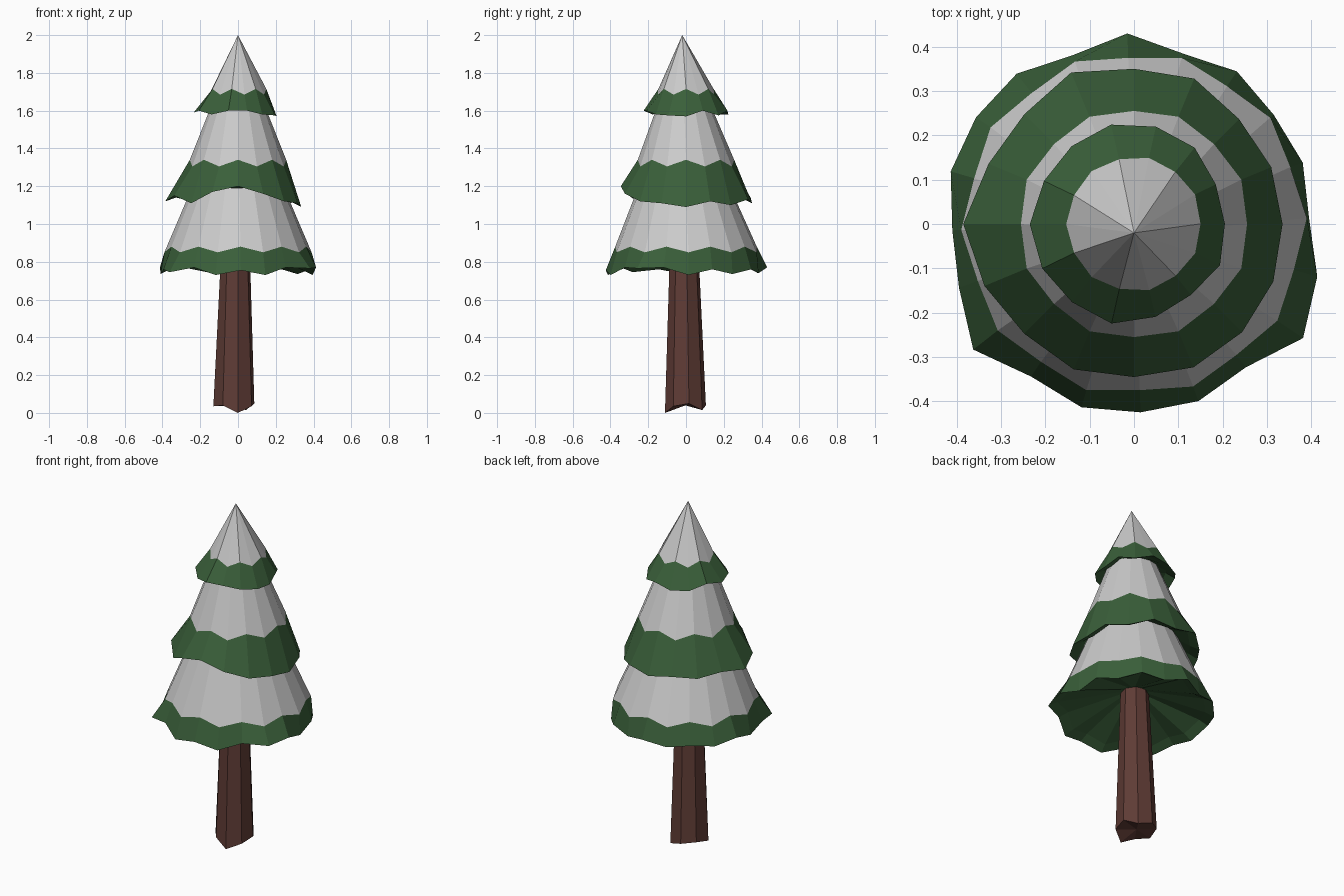
import bpy, bmesh
from math import cos, sin, radians, pi

if "Cube" in bpy.data.objects:
    bpy.data.objects.remove(bpy.data.objects["Cube"])


def material(name, rgb):
    m = bpy.data.materials.new(name)
    m.diffuse_color = (*rgb, 1)
    m.use_nodes = True
    m.node_tree.nodes["Principled BSDF"].inputs["Base Color"].default_value = m.diffuse_color
    return m


GREEN = material("needles", (0.042, 0.115, 0.042))
BROWN = material("bark", (0.115, 0.045, 0.036))


def ring(radii, heights, start, centre=(0, 0)):
    """Clockwise ring of points with one radius and height each."""
    n = len(radii)
    pts = []
    for i, (r, z) in enumerate(zip(radii, heights)):
        a = radians(start) - 2 * pi * i / n
        pts.append((centre[0] + r * cos(a), centre[1] + r * sin(a), z))
    return pts


def skin(name, rings, mat=None):
    """Bridge successive rings; a one-point ring closes as a fan."""
    bm = bmesh.new()
    loops = [[bm.verts.new(p) for p in pts] for pts in rings]
    for a, b in zip(loops, loops[1:]):
        n = max(len(a), len(b))
        for i in range(n):
            j = (i + 1) % n
            if len(a) == 1:
                bm.faces.new((a[0], b[j], b[i]))
            elif len(b) == 1:
                bm.faces.new((a[i], a[j], b[0]))
            else:
                bm.faces.new((a[i], a[j], b[j], b[i]))
    bmesh.ops.recalc_face_normals(bm, faces=bm.faces)
    me = bpy.data.meshes.new(name)
    bm.to_mesh(me)
    bm.free()
    ob = bpy.data.objects.new(name, me)
    bpy.context.collection.objects.link(ob)
    if mat:
        me.materials.append(mat)
    return ob


def tier(name, start, lip_r, lip_z, snow_r, snow_z, top, inner):
    """Snow cone over a flared green skirt with a recessed underside."""
    n = len(lip_r)
    edge = ring([snow_r[i % 2] for i in range(n)],
                [snow_z[i % 2] for i in range(n)], start)
    lip = ring(lip_r, lip_z, start)
    under = ring([r - 0.05 for r in lip_r], [z + 0.025 for z in lip_z], start)
    hub = ring([inner[0]] * n, [inner[1]] * n, start)
    if top[0] == 0:
        upper = [[(0, -0.02, top[1])]]
    else:
        upper = [[(0, -0.01, top[1])],
                 ring([top[0]] * n, [top[1]] * n, start, (0, -0.01))]
    skin(name + "_snow", upper + [edge])
    skin(name + "_branches", [edge, lip, under, hub, [(0, 0, inner[1])]], GREEN)


# Bottom tier
tier("bottom_tier", 92,
     [.43, .40, .415, .40, .405, .395, .43, .46, .41, .425,
      .425, .43, .415, .46, .42, .41, .43, .43, .43, .405],
     [.77, .74, .76, .735, .76, .73, .77, .765, .77, .73,
      .755, .73, .77, .745, .76, .735, .77, .75, .765, .74],
     (.375, .39), (.88, .85), (.245, 1.19), (.06, .875))

# Middle tier
tier("middle_tier", 90,
     [.35, .355, .335, .335, .335, .34, .345, .35,
      .345, .355, .35, .365, .385, .355, .35, .37],
     [1.11, 1.13, 1.10, 1.12, 1.09, 1.11, 1.12, 1.16,
      1.20, 1.17, 1.11, 1.15, 1.12, 1.14, 1.12, 1.14],
     (.255, .262), (1.34, 1.305), (.14, 1.63), (.23, 1.19))

# Top tier
tier("top_tier", 103,
     [.23, .225, .22, .205, .205, .215, .205, .215, .23, .225, .23, .235, .225, .225],
     [1.58, 1.60, 1.575, 1.60, 1.57, 1.575, 1.58, 1.60, 1.60, 1.58, 1.60, 1.59, 1.61, 1.58],
     (.15, .153), (1.715, 1.685), (0, 2.0), (.135, 1.63))

# Trunk with a rough cut base
base = ring([.11, .108, .108, .112, .11, .105, .112, .108],
            [.04, .015, .05, .035, 0, .04, .035, .05], 100, (-.02, -.003))
head = ring([.076] * 8, [.88] * 8, 100, (-.013, -.01))
skin("trunk", [[(-.013, -.01, .88)], head, base, [(-.02, -.003, .04)]], BROWN)
